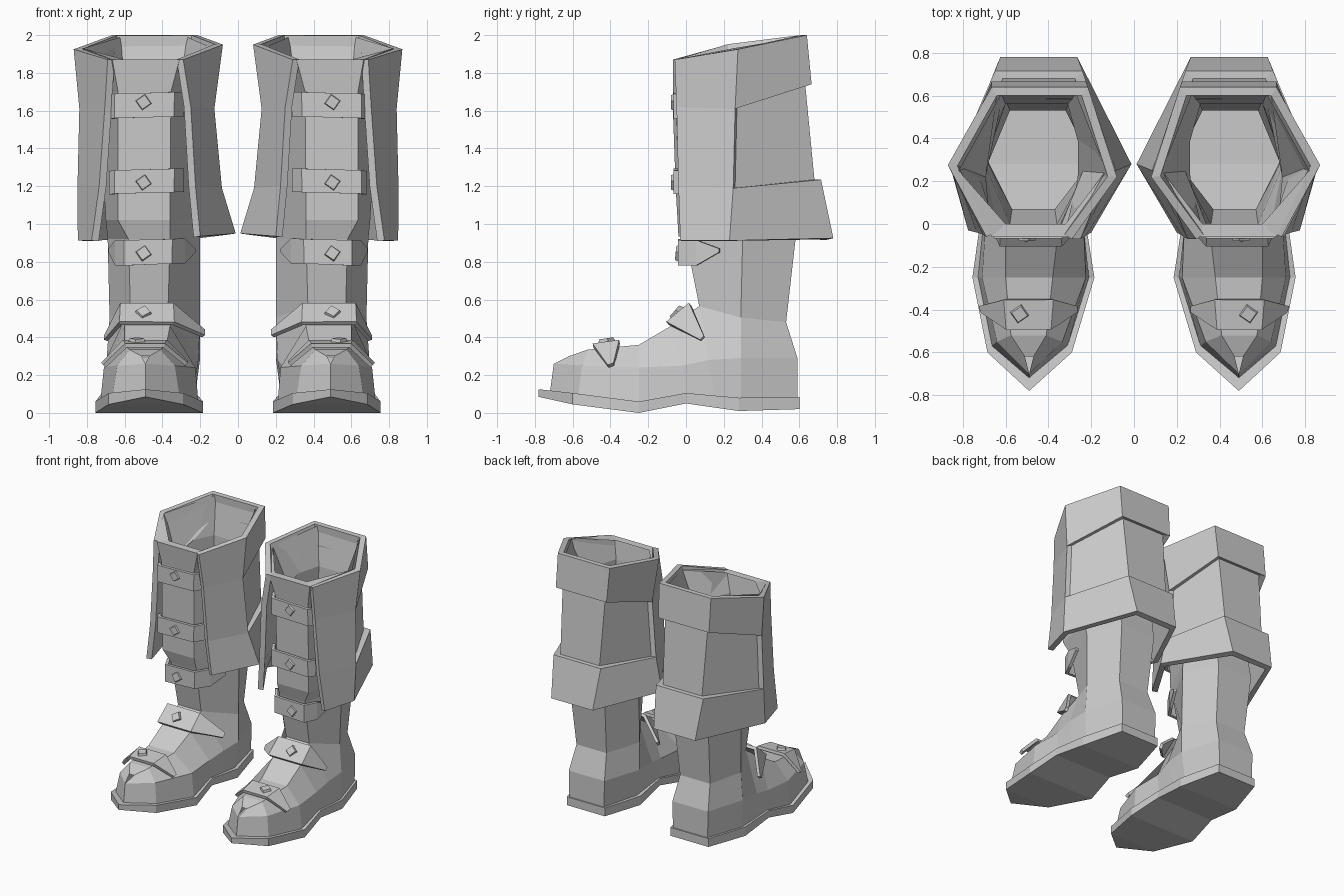
import bpy, bmesh, math
from mathutils import Vector

if "Cube" in bpy.data.objects:
    bpy.data.objects.remove(bpy.data.objects["Cube"])

leather = bpy.data.materials.new("grey_leather")
leather.diffuse_color = (0.6, 0.6, 0.6, 1)
leather.use_nodes = True
leather.node_tree.nodes["Principled BSDF"].inputs["Base Color"].default_value = leather.diffuse_color


def finish(name, verts, faces, thick=0.0, offset=-1.0, recalc=False):
    """Make a part from geometry, thicken it if asked, mirror it to the other boot."""
    me = bpy.data.meshes.new(name)
    me.from_pydata([tuple(v) for v in verts], [], faces)
    bm = bmesh.new()
    bm.from_mesh(me)
    bmesh.ops.remove_doubles(bm, verts=bm.verts, dist=0.0005)
    if recalc:
        bmesh.ops.recalc_face_normals(bm, faces=bm.faces)
    bm.to_mesh(me)
    bm.free()
    me.materials.append(leather)
    ob = bpy.data.objects.new(name, me)
    bpy.context.collection.objects.link(ob)
    if thick:
        s = ob.modifiers.new("thickness", 'SOLIDIFY')
        s.thickness, s.offset, s.use_even_offset = thick, offset, True
    m = ob.modifiers.new("pair", 'MIRROR')
    m.use_mirror_merge = False
    return ob


def grid(rows, closed=False):
    """Quads between consecutive rows of points."""
    n = len(rows[0])
    verts = [p for r in rows for p in r]
    faces = []
    for i in range(len(rows) - 1):
        for j in range(n if closed else n - 1):
            k = (j + 1) % n
            faces.append((i * n + j, i * n + k, (i + 1) * n + k, (i + 1) * n + j))
    return verts, faces


# Sole: stations of y, inner x, outer x, bottom z, top z
sole = [(-.78, .49, .49, .085, .125), (-.6, .29, .685, .045, .105),
        (-.25, .185, .755, 0, .06), (0, .225, .72, .05, .105),
        (.28, .2, .71, .01, .08), (.6, .285, .615, .02, .085)]
rows = [[(a, y, b), (a, y, t), (c, y, t), (c, y, b)] for y, a, c, b, t in sole]
v, f = grid(rows, closed=True)
n = len(v)
f.append((n - 4, n - 3, n - 2, n - 1))
finish("sole", v, f, recalc=True)

# Foot upper: per station base, crease and shoulder, each (inner x, outer x, y, z)
foot = [((.49, .49, -.72, .11), (.49, .49, -.70, .26), (.47, .51, -.62, .30)),
        ((.31, .665, -.57, .09), (.335, .64, -.55, .25), (.41, .575, -.52, .335)),
        ((.21, .73, -.25, .05), (.225, .71, -.25, .24), (.38, .6, -.25, .36)),
        ((.24, .705, 0, .09), (.235, .695, -.02, .25), (.36, .6, -.08, .46)),
        ((.235, .70, .15, .08), (.21, .70, .12, .28), (.37, .57, .07, .565)),
        ((.23, .69, .29, .07), (.2, .695, .29, .29), (.2, .68, .29, .505)),
        ((.3, .6, .59, .07), (.295, .605, .59, .29), (.32, .58, .53, .48))]
rows = [[(b[0], *b[2:]), (c[0], *c[2:]), (s[0], *s[2:]),
         (s[1], *s[2:]), (c[1], *c[2:]), (b[1], *b[2:])] for b, c, s in foot]
v, f = grid(rows)
# leave the ankle open behind the instep, close the heel
f = [q for q in f if not (q[0] % 6 == 2 and q[0] // 6 >= 4)]
h = 36
f += [(h, h + 1, h + 4, h + 5), (h + 1, h + 2, h + 3, h + 4)]
finish("foot_upper", v, f, recalc=True)


# Shaft: six-sided rings (front pair, side pair, back pair) ending in a front lip
def ring(front, side, back):
    (fa, fb, fy, fz), (sa, sb, sy, sz), (ba, bb, by, bz) = front, side, back
    return [(fa, fy, fz), (sa, sy, sz), (ba, by, bz), (bb, by, bz), (sb, sy, sz), (fb, fy, fz)]


shaft = [ring((.37, .57, .07, .565), (.2, .68, .29, .505), (.32, .58, .53, .48)),
         ring((.36, .58, 0, .92), (.2, .69, .3, .92), (.3, .6, .58, .92)),
         ring((.36, .635, -.03, 1.02), (.21, .7, .29, 1.02), (.3, .6, .56, 1.02)),
         ring((.355, .635, -.04, 1.7), (.23, .74, .27, 1.7), (.31, .6, .56, 1.7)),
         ring((.31, .665, -.06, 1.87), (.13, .82, .25, 1.93), (.27, .62, .61, 1.99)),
         ring((.32, .60, 0, 1.87), (.13, .82, .25, 1.93), (.27, .62, .61, 1.99))]
finish("shaft", *grid(shaft[::-1], closed=True))

# Cuff: rows of inner front, inner corner, back pair, outer corner, outer front
rim = [(.29, -.07, 1.87), (.08, .22, 1.95), (.215, .64, 2.0),
       (.665, .64, 2.0), (.87, .275, 1.925), (.69, -.06, 1.87)]
band = [(.25, -.07, 1.62), (.125, .24, 1.61), (.225, .665, 1.74),
        (.665, .665, 1.74), (.84, .26, 1.61), (.705, -.05, 1.62)]
low = [(.225, -.055, 1.2), (.085, .25, 1.19), (.24, .715, 1.235),
       (.65, .715, 1.235), (.85, .25, 1.19), (.735, -.04, 1.2)]
hem = [(.2, -.04, .935), (.012, .28, .95), (.265, .78, .925),
       (.625, .78, .925), (.848, .23, .912), (.775, -.03, .912)]


def inset(row, d, dz):
    """Sink the back four points for the recessed window."""
    out = []
    for x, y, z in row[1:5]:
        side = 1 if x > .47 else -1
        out.append((x - side * d, y - (d if y > .5 else -.01), z + dz))
    return out


w_top, w_low = inset(band, .035, .01), inset(low, .035, -.0)
v = rim + band + low + hem + w_top + w_low
f = []
for r in (0, 2):                       # upper band and flared hem
    f += [(r * 6 + j, r * 6 + j + 1, r * 6 + j + 7, r * 6 + j + 6) for j in range(5)]
f += [(6, 7, 13, 12), (10, 11, 17, 16)]  # front flaps beside the window
for j in range(3):                     # ledges and sunken panels
    t, b = 24 + j, 28 + j
    f += [(7 + j, 8 + j, t + 1, t), (t, t + 1, b + 1, b), (b, b + 1, 14 + j, 13 + j)]
f += [(7, 24, 28, 13), (27, 10, 16, 31)]  # window end steps
finish("cuff", v, f, thick=.04)


# Straps: columns of (upper point, lower point), thickened outwards
def strap(name, cols):
    v, f = grid([[c[0] for c in cols], [c[1] for c in cols]])
    finish(name, v, [q[::-1] for q in f], thick=.022, offset=1)


for name, t, b in (("upper_strap", 1.69, 1.56), ("middle_strap", 1.285, 1.16)):
    strap(name, [((x, y, t + d), (x, y, b + d)) for x, y, d in
                 ((.305, .03, .01), (.35, -.045, .008), (.64, -.045, 0), (.665, .0, -.005))])
strap("ankle_strap", [((.245, .18, .87), (.245, .18, .85)), ((.30, .07, .925), (.30, .07, .79)),
                      ((.36, -.02, .92), (.36, -.02, .79)), ((.59, -.02, .915), (.59, -.02, .78)),
                      ((.63, .06, .915), (.63, .06, .78)), ((.665, .18, .87), (.665, .18, .85))])
strap("instep_strap", [((.19, .10, .43), (.19, .08, .40)), ((.35, .03, .565), (.345, -.09, .465)),
                       ((.61, .03, .565), (.615, -.09, .465)), ((.69, .10, .40), (.69, .08, .38))])
strap("toe_strap", [((.28, -.38, .26), (.28, -.41, .25)), ((.385, -.35, .365), (.395, -.49, .345)),
                    ((.6, -.35, .365), (.59, -.49, .345)), ((.71, -.38, .25), (.70, -.41, .24))])


# Studs: small tapered diamonds facing out from each strap
def stud(name, loc, normal):
    bm = bmesh.new()
    bmesh.ops.create_cone(bm, cap_ends=True, segments=4, radius1=.05, radius2=.038, depth=.03)
    q = Vector(normal).to_track_quat('Z', 'Y')
    for p in bm.verts:
        x, y, z = p.co
        a = math.radians(10)
        p.co = q @ Vector((x * math.cos(a) - y * math.sin(a),
                           x * math.sin(a) + y * math.cos(a), z)) + Vector(loc)
    bm.verts.index_update()
    v = [p.co.copy() for p in bm.verts]
    f = [[p.index for p in face.verts] for face in bm.faces]
    bm.free()
    finish(name, v, f)


stud("upper_stud", (.5, -.065, 1.645), (0, -1, 0))
stud("middle_stud", (.5, -.065, 1.22), (0, -1, 0))
stud("ankle_stud", (.5, -.04, .845), (0, -1, .1))
stud("instep_stud", (.5, -.05, .53), (0, -.75, .65))
stud("toe_stud", (.535, -.42, .38), (0, -.15, 1))
